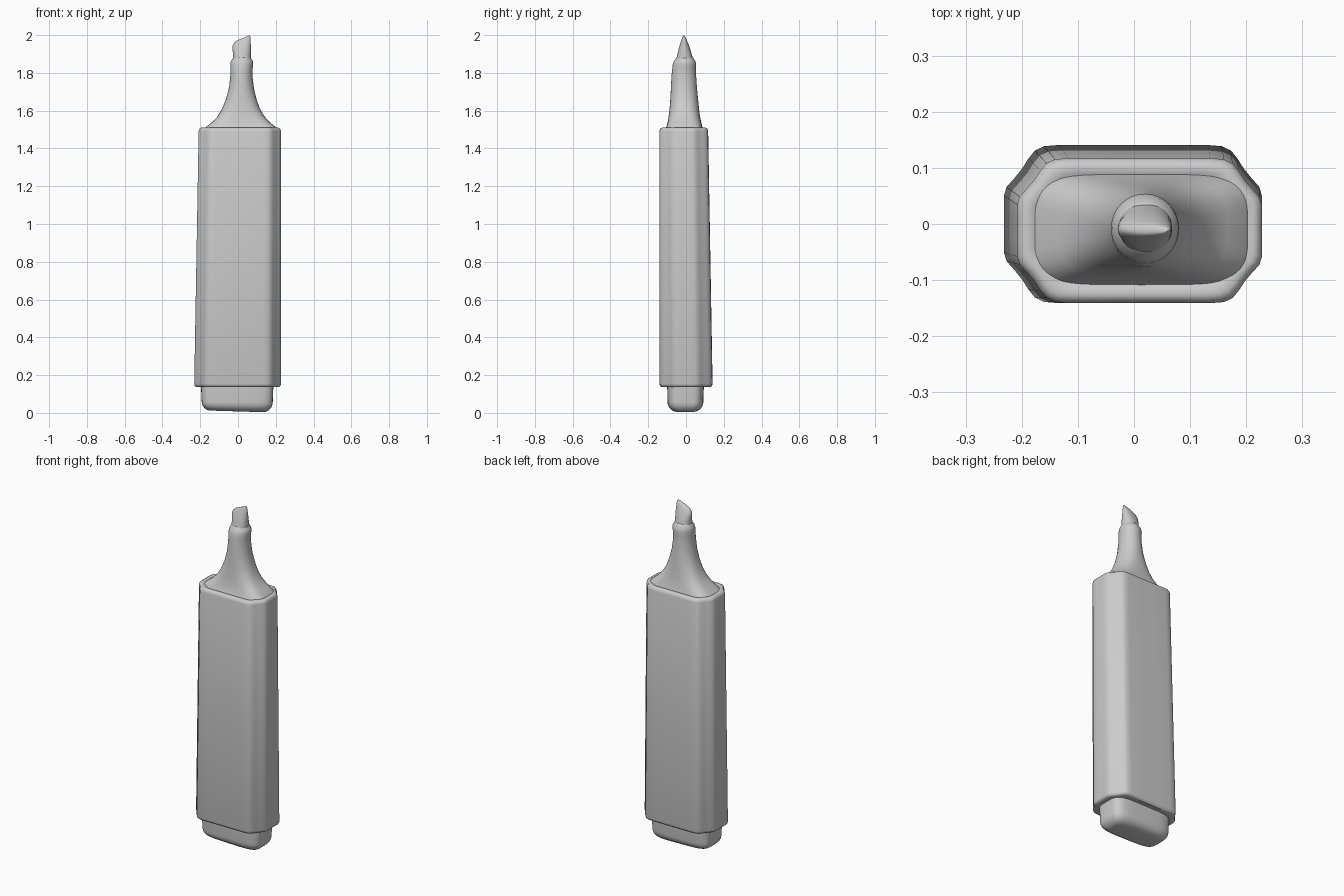
import bpy
import bmesh
import math

cube = bpy.data.objects.get("Cube")
if cube:
    bpy.data.objects.remove(cube)

grey = bpy.data.materials.new("plain_grey")
grey.use_nodes = True
GREY = (0.6, 0.6, 0.6, 1)
grey.diffuse_color = GREY
grey.node_tree.nodes["Principled BSDF"].inputs["Base Color"].default_value = GREY


def superellipse(power, count=48):
    """Unit outline: power 2 is a circle, higher powers are boxier."""
    ring = []
    for i in range(count):
        a = math.tau * i / count
        c, s = math.cos(a), math.sin(a)
        ring.append((math.copysign(abs(c) ** (2 / power), c),
                     math.copysign(abs(s) ** (2 / power), s)))
    return ring


def barrel_outline():
    """Unit outline with slightly hollow chamfered corners."""
    q = [(1, 0.15), (1, 0.36), (0.98, 0.47), (0.92, 0.58), (0.86, 0.70),
         (0.81, 0.83), (0.76, 0.93), (0.69, 0.985), (0.58, 1), (0.2, 1)]
    half = q + [(-x, y) for x, y in reversed(q)]
    return half + [(-x, -y) for x, y in half]


def loft(name, sections, angle=40):
    """Skin rings given as (outline, z, x0, x1, y0, y1, slope along x)."""
    bm = bmesh.new()
    rings = []
    for outline, z, x0, x1, y0, y1, slope in sections:
        cx, cy, rx, ry = (x0 + x1) / 2, (y0 + y1) / 2, (x1 - x0) / 2, (y1 - y0) / 2
        rings.append([bm.verts.new((cx + rx * u, cy + ry * v, z + slope * rx * u))
                      for u, v in outline])
    for a, b in zip(rings, rings[1:]):
        for i in range(len(a)):
            j = (i + 1) % len(a)
            bm.faces.new((a[i], a[j], b[j], b[i]))
    bm.faces.new(list(reversed(rings[0])))
    bm.faces.new(rings[-1])
    bmesh.ops.recalc_face_normals(bm, faces=bm.faces)
    mesh = bpy.data.meshes.new(name)
    bm.to_mesh(mesh)
    bm.free()
    mesh.materials.append(grey)
    obj = bpy.data.objects.new(name, mesh)
    bpy.context.collection.objects.link(obj)
    bpy.ops.object.select_all(action="DESELECT")
    obj.select_set(True)
    bpy.context.view_layer.objects.active = obj
    bpy.ops.object.shade_smooth_by_angle(angle=math.radians(angle))
    return obj


# Barrel: tapers on its right and back sides, with softened end rims
outline = barrel_outline()
barrel = []
for z, inset in [(0.142, 0.04), (0.136, 0.012), (0.143, 0.003), (0.155, 0),
                 (0.8, 0), (1.49, 0), (1.504, 0.004), (1.51, 0.014),
                 (1.507, 0.028), (1.5, 0.04)]:
    t = (z - 0.14) / 1.37
    barrel.append((outline, z, -0.232 + 0.024 * t + inset, 0.228 - inset,
                   -0.141 + inset, 0.141 - 0.024 * t - inset, 0))
loft("barrel", barrel, 50)

# End plug: rounded block with a softly curved, slightly tilted bottom
plug = []
radius = 0.05
for k in range(7):
    a = math.pi / 2 * k / 6
    inset = radius * (1 - math.sin(a))
    z = 0.008 + radius * (1 - math.cos(a))
    plug.append((superellipse(4.5), z, -0.192 + inset, 0.184 - inset,
                 -0.098 + inset, 0.092 - inset, -0.03 * (1 - k / 6)))
plug.append((superellipse(4.5), 0.16, -0.197, 0.188, -0.1, 0.095, 0))
loft("end_plug", plug, 60)

# Neck: flares from a boxy base to a round stem with a collar
neck = []
for power, z, x0, x1, y0, y1 in [
        (4.5, 1.495, -0.185, 0.21, -0.112, 0.092),
        (4.2, 1.515, -0.168, 0.198, -0.104, 0.086),
        (3.6, 1.54, -0.135, 0.167, -0.097, 0.08),
        (3.0, 1.57, -0.108, 0.14, -0.092, 0.074),
        (2.6, 1.61, -0.084, 0.116, -0.087, 0.069),
        (2.3, 1.66, -0.064, 0.098, -0.083, 0.064),
        (2.1, 1.72, -0.048, 0.084, -0.08, 0.058),
        (2.0, 1.78, -0.041, 0.077, -0.077, 0.054),
        (2.0, 1.82, -0.04, 0.077, -0.073, 0.052),
        (2.0, 1.845, -0.041, 0.08, -0.07, 0.054),
        (2.0, 1.862, -0.038, 0.079, -0.064, 0.05),
        (2.0, 1.877, -0.028, 0.069, -0.053, 0.04),
        (2.0, 1.885, -0.022, 0.063, -0.047, 0.034)]:
    neck.append((superellipse(power), z, x0, x1, y0, y1, 0))
loft("neck", neck, 60)

# Nib: round at the root, pinched to a sloping chisel edge
nib = []
for z, x0, x1, y0, y1, slope in [
        (1.87, -0.027, 0.068, -0.052, 0.038, 0),
        (1.90, -0.026, 0.068, -0.046, 0.03, 0.05),
        (1.93, -0.029, 0.068, -0.038, 0.021, 0.15),
        (1.955, -0.029, 0.067, -0.03, 0.011, 0.25),
        (1.972, -0.022, 0.066, -0.024, 0.003, 0.32),
        (1.982, -0.010, 0.064, -0.02, -0.002, 0.36),
        (1.988, 0.008, 0.061, -0.016, -0.007, 0.4)]:
    nib.append((superellipse(2.2), z, x0, x1, y0, y1, slope))
loft("nib", nib, 60)
